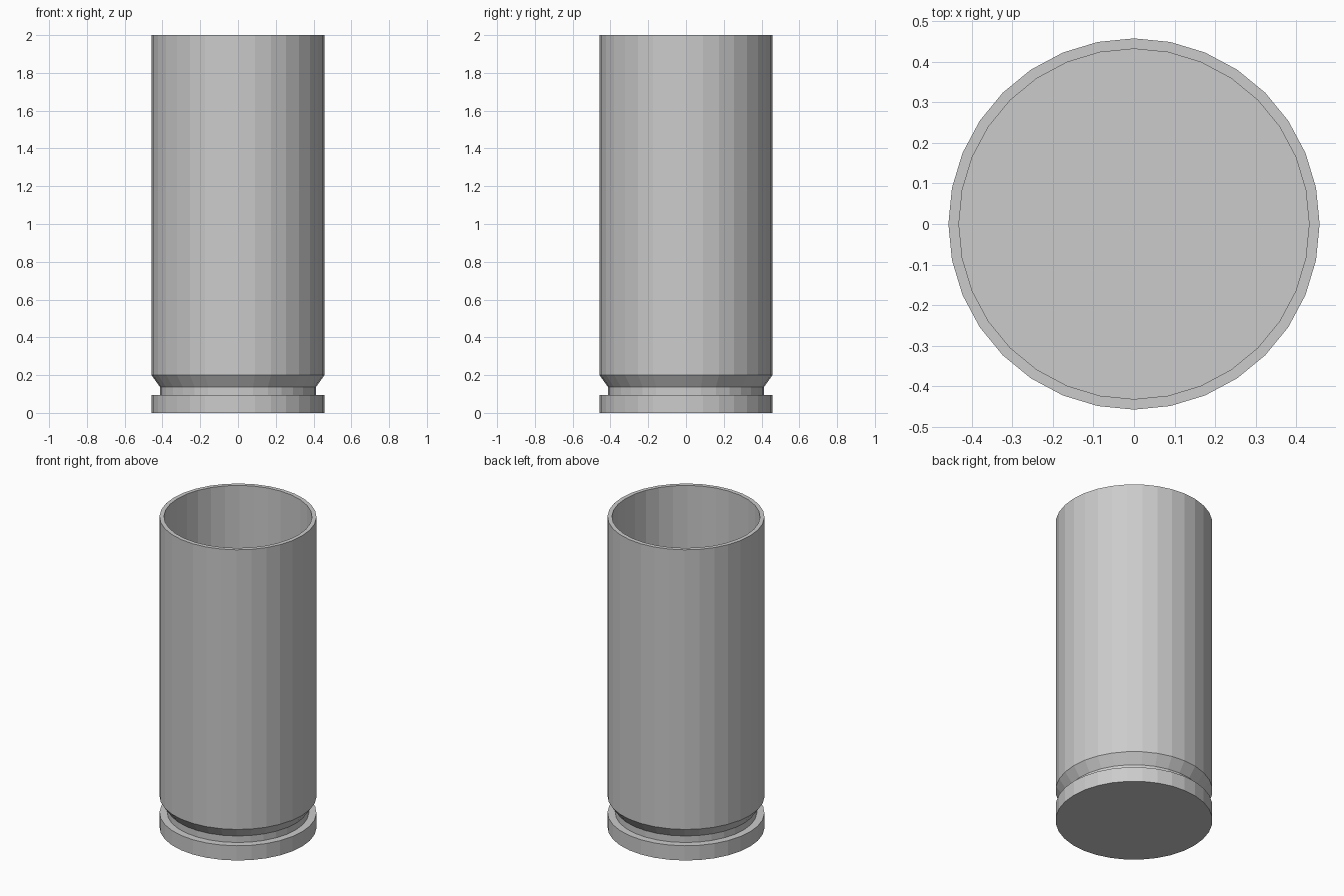
import bpy, bmesh, math

if "Cube" in bpy.data.objects:
    bpy.data.objects.remove(bpy.data.objects["Cube"])

SIDES = 32

# Half-profile (radius, height): base rim, groove, taper, wall, mouth, inner floor
profile = [
    (0.458, 0.0), (0.458, 0.095),
    (0.413, 0.095), (0.413, 0.137),
    (0.458, 0.2), (0.458, 2.0),
    (0.432, 2.0), (0.432, 0.2),
]


def lathe(name, points):
    bm = bmesh.new()
    rings = []
    for r, z in points:
        rings.append([bm.verts.new((r * math.cos(2 * math.pi * i / SIDES),
                                    r * math.sin(2 * math.pi * i / SIDES), z))
                      for i in range(SIDES)])
    for a, b in zip(rings, rings[1:]):
        for i in range(SIDES):
            j = (i + 1) % SIDES
            bm.faces.new((a[i], a[j], b[j], b[i]))
    # Flat underside and inner floor
    bm.faces.new(rings[0][::-1])
    bm.faces.new(rings[-1])
    bmesh.ops.recalc_face_normals(bm, faces=bm.faces)
    mesh = bpy.data.meshes.new(name)
    bm.to_mesh(mesh)
    bm.free()
    obj = bpy.data.objects.new(name, mesh)
    bpy.context.collection.objects.link(obj)
    return obj


# Open hollow casing with a grooved base
lathe("casing", profile)
